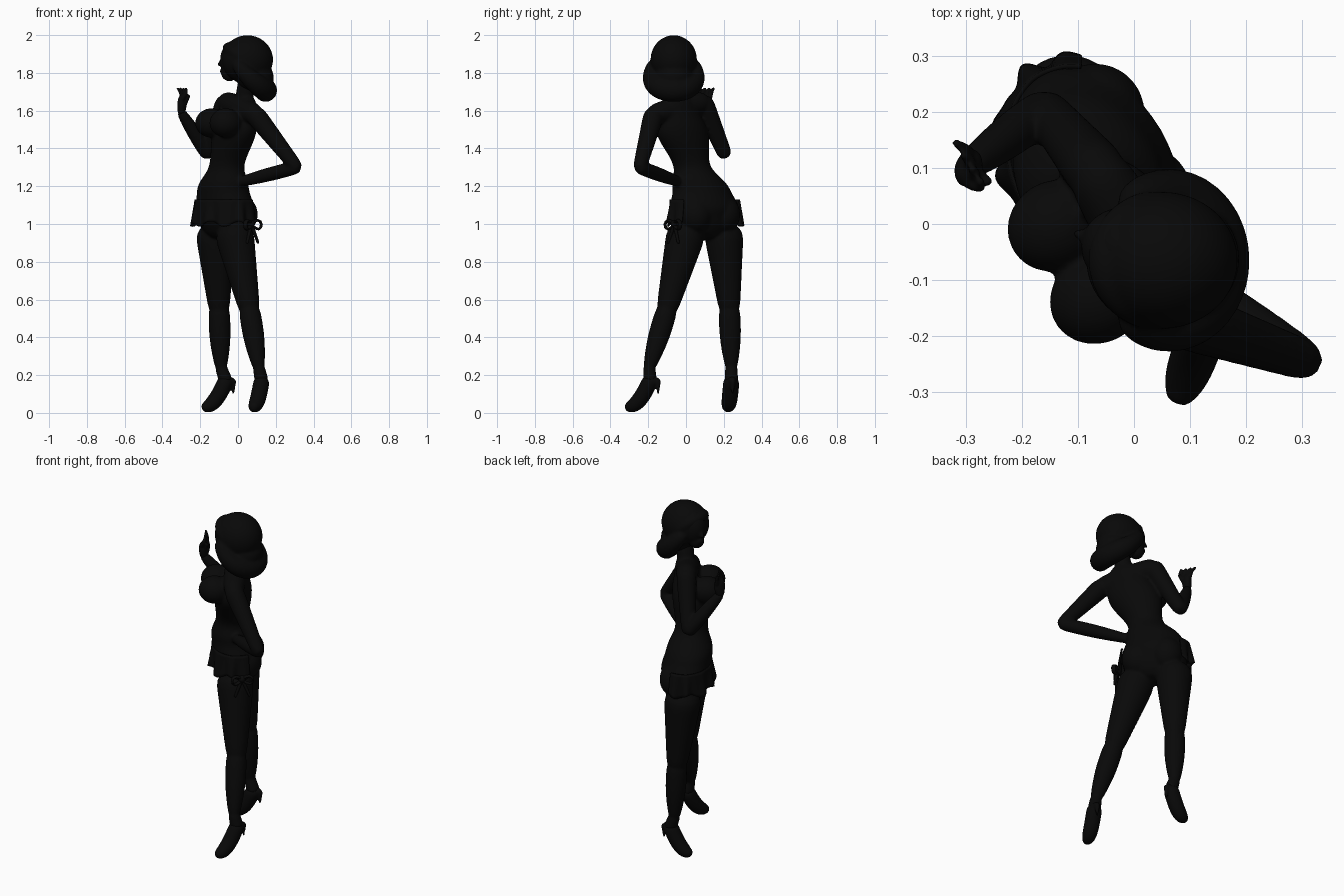
import bpy, bmesh, math
from mathutils import Vector, Matrix

default_cube = bpy.data.objects.get("Cube")
if default_cube:
    bpy.data.objects.remove(default_cube)

shade = (.0025, .0025, .0025, 1)
black = bpy.data.materials.new("near black")
black.use_nodes = True
black.diffuse_color = shade
black.node_tree.nodes["Principled BSDF"].inputs["Base Color"].default_value = shade

UP = Vector((0, 0, 1))
LEFT = Vector((.5, -.86, 0)).normalized()    # the figure's own left
FRONT = LEFT.cross(UP)
LOOK = Vector((-.95, .3, 0)).normalized()    # direction of the face
TILT = Vector((.3, .9, .5))                  # ring reference for limbs


def loft(bm, rings, side=TILT, axis=None, count=16):
    """Skin a list of (centre, half width, half depth) rings and round the ends."""
    framed = []
    for i, (centre, wide, deep) in enumerate(rings):
        after = rings[min(i + 1, len(rings) - 1)][0]
        before = rings[max(i - 1, 0)][0]
        framed.append((centre, wide, deep, axis or (after - before).normalized()))

    def cap(ring, sign):
        centre, wide, deep, along = ring
        return centre + along * wide * sign / 2, wide * .6, deep * .6, along

    framed = [cap(framed[0], -1)] + framed + [cap(framed[-1], 1)]
    loops = []
    for centre, wide, deep, along in framed:
        across = (side - along * side.dot(along)).normalized()
        outward = along.cross(across)
        loop = []
        for k in range(count):
            turn = math.tau * k / count
            offset = across * wide * math.cos(turn) + outward * deep * math.sin(turn)
            loop.append(bm.verts.new(centre + offset))
        loops.append(loop)
    bridge(bm, loops)
    bm.faces.new(loops[0])
    bm.faces.new(loops[-1])


def bridge(bm, loops, first=0):
    """Join rows of vertices with quads; first=1 leaves the rows open."""
    for lower, upper in zip(loops, loops[1:]):
        for k in range(first, len(lower)):
            bm.faces.new((lower[k - 1], lower[k], upper[k], upper[k - 1]))


def limb(bm, start, end, thick, thin, bulge=0, steps=6, count=16):
    """Tapered limb segment with an optional muscle bulge."""
    rings = []
    for i in range(steps + 1):
        s = i / steps
        radius = thick + (thin - thick) * s + bulge * math.sin(math.pi * s)
        rings.append((start.lerp(end, s), radius, radius))
    loft(bm, rings, count=count)


def ball(bm, centre, size, facing=FRONT):
    yaw = math.atan2(facing.y, facing.x)
    placed = Matrix.Translation(centre) @ Matrix.Rotation(yaw, 4, 'Z') @ Matrix.Diagonal((*size, 1))
    bmesh.ops.create_uvsphere(bm, u_segments=24, v_segments=16, radius=1, matrix=placed)


def finish(bm, name, voxel=None):
    """Make a smooth object; a voxel size fuses its overlapping pieces."""
    bmesh.ops.recalc_face_normals(bm, faces=bm.faces)
    for face in bm.faces:
        face.smooth = True
    mesh = bpy.data.meshes.new(name)
    bm.to_mesh(mesh)
    bm.free()
    mesh.materials.append(black)
    part = bpy.data.objects.new(name, mesh)
    bpy.context.collection.objects.link(part)
    part.modifiers.new("round", 'SUBSURF').levels = 1
    part.modifiers["round"].render_levels = 1
    if voxel:
        fuse = part.modifiers.new("fuse", 'REMESH')
        fuse.mode, fuse.voxel_size, fuse.use_smooth_shade = 'VOXEL', voxel, True
        soften = part.modifiers.new("soften", 'SMOOTH')
        soften.factor, soften.iterations = .5, 6
    return part


# Joints of the pose
left_shoulder, right_shoulder = Vector((.09, -.17, 1.58)), Vector((-.065, .09, 1.645))
left_elbow, right_elbow = Vector((.31, -.245, 1.3)), Vector((-.16, .205, 1.37))
left_hand, right_wrist = Vector((0, -.03, 1.22)), Vector((-.3, .1, 1.59))
left_hip, right_hip = Vector((-.02, 0, .95)), Vector((-.12, .2, .95))
left_knee, right_knee = Vector((.06, -.1, .55)), Vector((-.1, .23, .55))
left_ankle, right_ankle = Vector((.11, -.195, .24)), Vector((-.09, .24, .24))
left_heel, right_heel = Vector((.125, -.19, .17)), Vector((-.065, .24, .17))
left_toe, right_toe = Vector((.08, -.31, .03)), Vector((-.18, .22, .03))
pelvis, hips, belly = Vector((-.07, .1, 1)), Vector((-.07, .1, 1.09)), Vector((-.08, .08, 1.19))
waist, chest = Vector((-.06, .03, 1.31)), Vector((-.02, -.02, 1.48))
collar, skull = Vector((.03, -.04, 1.64)), Vector((.05, -.065, 1.87))

# Torso eased between its main cross-sections
bm = bmesh.new()
sections = [(pelvis, .18, .12), (hips, .195, .14), (belly, .16, .13),
            (waist, .1, .09), (chest, .15, .105), (collar, .1, .06)]
rings = []
for (low, wide, deep), (high, next_wide, next_deep) in zip(sections, sections[1:]):
    for i in range(4):
        s = i / 4
        ease = s * s * (3 - 2 * s)
        rings.append((low.lerp(high, s), wide + (next_wide - wide) * ease, deep + (next_deep - deep) * ease))
loft(bm, rings + sections[-1:], LEFT, UP, 24)
limb(bm, left_shoulder, right_shoulder, .055, .058, .01)
limb(bm, collar, skull - UP * .08, .05, .045)
for side in (1, -1):
    ball(bm, chest + FRONT * .095 + LEFT * side * .075 + UP * .055, (.09, .082, .078))
    ball(bm, hips - FRONT * .05 + LEFT * side * .085 - UP * .04, (.09, .09, .1))

# Arms and legs
limb(bm, left_shoulder, left_elbow, .057, .037)
limb(bm, left_elbow, left_hand, .037, .026, .006)
limb(bm, right_shoulder, right_elbow, .058, .04)
limb(bm, right_elbow, right_wrist, .04, .026, .006)
for hip, knee, ankle, heel in ((left_hip, left_knee, left_ankle, left_heel),
                               (right_hip, right_knee, right_ankle, right_heel)):
    limb(bm, hip, knee, .108, .058)
    limb(bm, knee, ankle, .057, .033, .012)
    limb(bm, ankle, heel, .033, .038)
finish(bm, "body", .008)

# Raised hand: palm, gathered fingers and thumb
bm = bmesh.new()
palm = right_wrist + Vector((.005, 0, .05))
loft(bm, [(right_wrist, .026, .022), (palm, .038, .026), (palm + UP * .025, .034, .022)])
for i in range(4):
    spread = (i - 1.5) * .017
    base = palm + Vector((0, spread, .02))
    bend = base + Vector((.02 - .009 * i, spread / 3, .035))
    tip = bend + Vector((-.006 * i, .012, .025))
    limb(bm, base, bend, .014, .012, count=8)
    limb(bm, bend, tip, .012, .008, count=8)
limb(bm, palm - UP * .03, palm + Vector((.035, -.025, .04)), .016, .01, count=8)
finish(bm, "right_hand", .005)

# Head turned toward the raised hand
bm = bmesh.new()
face = skull + LOOK * .06
ball(bm, face, (.09, .078, .105), LOOK)
ball(bm, face + LOOK * .04 - UP * .07, (.045, .045, .045), LOOK)
limb(bm, face + LOOK * .08, face + LOOK * .1 - UP * .03, .01, .012, count=8)
ball(bm, face + LOOK * .08 - UP * .06, (.014, .02, .014), LOOK)
finish(bm, "head", .007)

# Hair: cap, brow wave and a curl rolled round the nape
bm = bmesh.new()
ball(bm, skull, (.125, .138, .13), Vector((0, 1, 0)))
ball(bm, skull + Vector((.04, 0, -.09)), (.1, .105, .08), LOOK)
wave, curl = [], []
for i in range(13):
    s = i / 6 - 1
    sweep = 1.4 * s
    brow = Vector((-.1 * math.cos(sweep), .095 * math.sin(sweep), .06 - .06 * s * s))
    wave.append((skull + brow, .034, .034))
    turn = 2.1 * s
    roll = Vector((.1 * math.cos(turn), .12 * math.sin(turn), .14 * s * s - .165))
    curl.append((skull + roll, .062 - .024 * s * s, .062 - .024 * s * s))
loft(bm, wave, UP)
loft(bm, curl, UP)
finish(bm, "hair", .008)

# High-heeled shoes arched from heel to toe
for name, heel, toe in (("left_shoe", left_heel, left_toe), ("right_shoe", right_heel, right_toe)):
    bm = bmesh.new()
    rings = []
    for i in range(9):
        s = i / 8
        centre = heel.lerp(toe, s)
        centre.z = toe.z + (heel.z - toe.z) * (1 - s) ** 2
        height = .044 - .018 * s ** 4
        rings.append((centre, height, height))
    loft(bm, rings, UP)
    spike = heel.lerp(toe, -.35)
    spike.z = heel.z
    limb(bm, heel, spike, .036, .018, count=8)
    limb(bm, spike, spike - UP * .07, .018, .006, count=8)
    finish(bm, name, .006)

# Open ruffled skirt with a rippling hem, bare at the back
bm = bmesh.new()
loops = []
for row in range(5):
    drop = row / 4
    loop = []
    for k in range(73):
        turn = math.pi / 2 + 2.1 * (k / 36 - 1)
        flare = .016 * drop + .01 * drop * (math.sin(11 * turn) + math.sin(17 * turn) / 2)
        height = 1.13 - .13 * drop + .014 * drop * math.sin(7 * turn)
        spot = LEFT * (.198 + flare) * math.cos(turn) + FRONT * (.145 + flare) * math.sin(turn)
        loop.append(bm.verts.new((hips.x + spot.x, hips.y + spot.y, height)))
    loops.append(loop)
bridge(bm, loops, 1)
skirt = finish(bm, "ruffled_skirt")
skirt.modifiers.new("cloth", 'SOLIDIFY').thickness = .008

# Bow on the left hip with loops and tails
bm = bmesh.new()
knot = hips + LEFT * .21 - FRONT * .04 - UP * .09
ball(bm, knot, (.02, .02, .02))
for reach in (FRONT * -.07, FRONT * .06 + LEFT * .03):
    outline = (Vector(), reach * .6 + UP * .03, reach, reach * .7 - UP * .04, UP * -.005)
    loft(bm, [(knot + point, .014, .009) for point in outline], UP.cross(reach), count=8)
    limb(bm, knot, knot + reach * .6 - UP * .1, .011, .008, count=8)
finish(bm, "side_bow")
